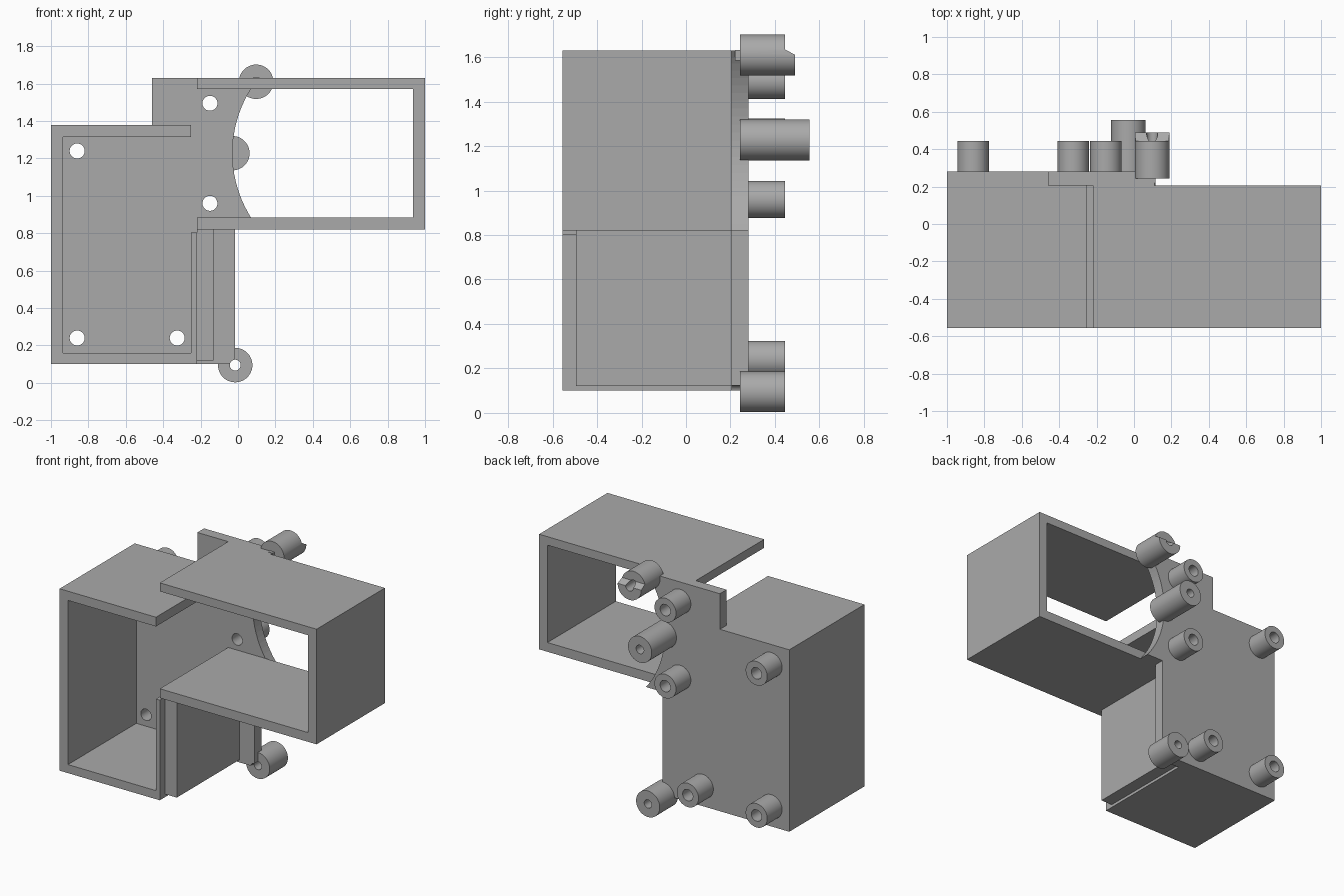
import bpy, bmesh, math
from mathutils import Matrix

cube = bpy.data.objects.get("Cube")
if cube:
    bpy.data.objects.remove(cube)

grey = bpy.data.materials.new("plain grey")
grey.use_nodes = True
colour = (0.4, 0.4, 0.4, 1)
grey.diffuse_color = colour
grey.node_tree.nodes["Principled BSDF"].inputs["Base Color"].default_value = colour

FRONT, PLATE, BACK, TIP = -0.555, 0.205, 0.28, 0.445
SEGMENTS = 48


def finish(name, bm):
    bmesh.ops.recalc_face_normals(bm, faces=bm.faces[:])
    mesh = bpy.data.meshes.new(name)
    bm.to_mesh(mesh)
    bm.free()
    mesh.materials.append(grey)
    obj = bpy.data.objects.new(name, mesh)
    bpy.context.collection.objects.link(obj)
    return obj


def prism(name, outline, y0, y1):
    """Extrude an x-z outline from y0 to y1."""
    bm = bmesh.new()
    face = bm.faces.new([bm.verts.new((x, y0, z)) for x, z in outline])
    out = bmesh.ops.extrude_face_region(bm, geom=[face])["geom"]
    moved = [v for v in out if isinstance(v, bmesh.types.BMVert)]
    bmesh.ops.translate(bm, verts=moved, vec=(0, y1 - y0, 0))
    return finish(name, bm)


def block(name, x0, x1, y0, y1, z0, z1):
    return prism(name, [(x0, z0), (x1, z0), (x1, z1), (x0, z1)], y0, y1)


def lathe(name, x, z, profile, closed):
    """Spin a (radius, y) profile around a y-directed axis at x, z."""
    bm = bmesh.new()
    verts = [bm.verts.new((r, y, 0)) for r, y in profile]
    edges = [bm.edges.new(pair) for pair in zip(verts, verts[1:])]
    if closed:
        edges.append(bm.edges.new((verts[-1], verts[0])))
    bmesh.ops.spin(bm, geom=verts + edges, cent=(0, 0, 0), axis=(0, 1, 0),
                   angle=math.tau, steps=SEGMENTS)
    bmesh.ops.remove_doubles(bm, verts=bm.verts[:], dist=0.0001)
    bmesh.ops.transform(bm, matrix=Matrix.Translation((x, 0, z)), verts=bm.verts[:])
    return finish(name, bm)


def tube(name, x, z, outer, inner, y0, y1):
    return lathe(name, x, z, [(outer, y0), (outer, y1), (inner, y1), (inner, y0)], True)


def cut(target, cutter):
    mod = target.modifiers.new("cut", "BOOLEAN")
    mod.operation = "DIFFERENCE"
    mod.solver = "EXACT"
    mod.object = cutter
    cutter.hide_render = True
    cutter.hide_set(True)


def smooth(obj):
    for o in bpy.context.selected_objects:
        o.select_set(False)
    obj.select_set(True)
    bpy.context.view_layer.objects.active = obj
    bpy.ops.object.shade_smooth_by_angle(angle=math.radians(30))


# Tall open box: roof, outer wall, floor and short inner wall
prism("tall_box_walls", [
    (-0.25, 1.38), (-1, 1.38), (-1, 0.1), (-0.22, 0.1), (-0.22, 0.805),
    (-0.25, 0.805), (-0.25, 0.16), (-0.935, 0.16), (-0.935, 1.315),
    (-0.25, 1.315)], FRONT, PLATE)

# Wide open frame
prism("wide_frame", [
    (-0.22, 1.63), (-0.22, 1.57), (0.935, 1.57), (0.935, 0.885),
    (-0.22, 0.885), (-0.22, 0.82), (1, 0.82), (1, 1.63)], FRONT, PLATE)

# Recessed block beside the inner wall
block("side_block", -0.22, -0.13, -0.495, PLATE, 0.12, 0.82)

# Back plate with a large arc taken out of one side
arc_x, arc_z, arc_r = 0.615, 1.228, 0.645
low, high = math.asin((0.82 - arc_z) / arc_r), math.asin((1.63 - arc_z) / arc_r)
arc = []
for i in range(25):
    a = low + (high - low) * i / 24
    arc.append((arc_x - arc_r * math.cos(a), arc_z + arc_r * math.sin(a)))
plate = prism("back_plate", [(-1, 0.1), (-0.015, 0.1), (-0.015, 0.82)] + arc + [
    (-0.46, 1.63), (-0.46, 1.38), (-1, 1.38)], PLATE, BACK)

# Hollow mounting posts and the holes they carry through the plate
posts = [(-0.86, 1.24), (-0.86, 0.24), (-0.325, 0.24), (-0.15, 0.96), (-0.15, 1.495)]
for i, (x, z) in enumerate(posts, 1):
    smooth(tube(f"mounting_post_{i}", x, z, 0.084, 0.04, BACK, TIP))
    cut(plate, lathe(f"hole_cutter_{i}", x, z,
                     [(0, 0.1), (0.04, 0.1), (0.04, 0.4), (0, 0.4)], False))

# Corner post, open right through
smooth(tube("corner_post", -0.015, 0.095, 0.092, 0.029, 0.242, TIP))
cut(plate, lathe("corner_hole_cutter", -0.015, 0.095,
                 [(0, 0.1), (0.029, 0.1), (0.029, 0.4), (0, 0.4)], False))


def blind_post(name, x, z, y1):
    return lathe(name, x, z, [(0, 0.242), (0.092, 0.242), (0.092, y1),
                              (0.03, y1), (0.03, 0.34), (0, 0.34)], False)


# Long post in the middle of the arc
smooth(blind_post("long_post", -0.03, 1.228, 0.555))

# Top post with its upper half stepped back
top_post = blind_post("top_post", 0.097, 1.61, 0.49)
bm = bmesh.new()
ring = [bm.verts.new((-0.05, y, z)) for y, z in
        [(TIP, 1.635), (0.5, 1.605), (0.6, 1.605), (0.6, 1.8), (TIP, 1.8)]]
out = bmesh.ops.extrude_face_region(bm, geom=[bm.faces.new(ring)])["geom"]
bmesh.ops.translate(bm, verts=[v for v in out if isinstance(v, bmesh.types.BMVert)],
                    vec=(0.3, 0, 0))
cut(top_post, finish("step_cutter", bm))
smooth(top_post)

# Small pin in front of the top post
block("small_pin", 0.08, 0.115, 0.22, 0.25, 1.585, 1.632)
